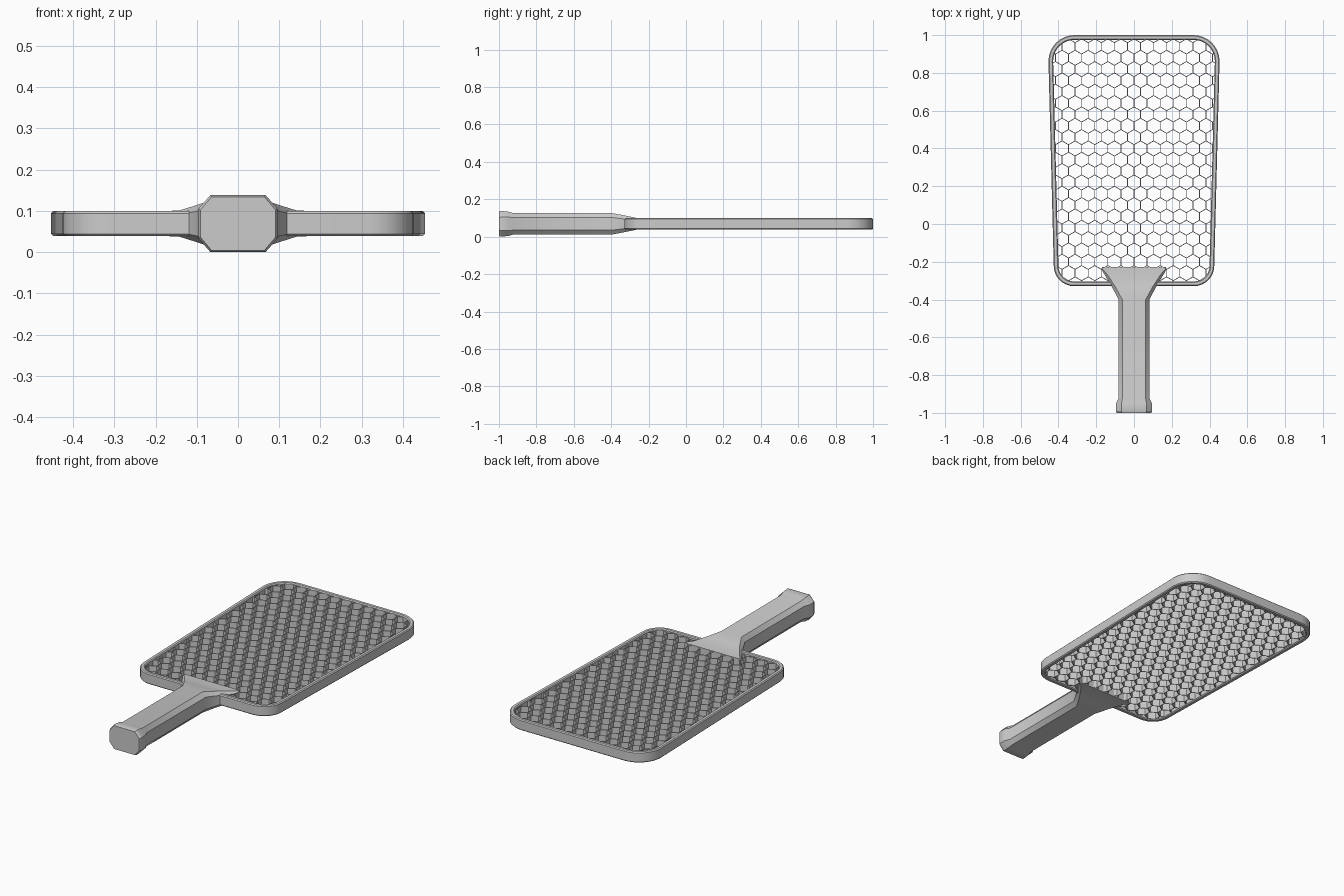
import bpy, bmesh, math
from mathutils import Vector

if "Cube" in bpy.data.objects:
    bpy.data.objects.remove(bpy.data.objects["Cube"])

grey = bpy.data.materials.new("plain grey")
grey.use_nodes = True
colour = (0.6, 0.6, 0.6, 1)
grey.diffuse_color = colour
grey.node_tree.nodes["Principled BSDF"].inputs["Base Color"].default_value = colour

MID = 0.069


def finish(name, bm, angle=None):
    mesh = bpy.data.meshes.new(name)
    bm.to_mesh(mesh)
    bm.free()
    mesh.materials.append(grey)
    ob = bpy.data.objects.new(name, mesh)
    bpy.context.collection.objects.link(ob)
    if angle:
        bpy.ops.object.select_all(action="DESELECT")
        ob.select_set(True)
        bpy.context.view_layer.objects.active = ob
        bpy.ops.object.shade_smooth_by_angle(angle=math.radians(angle))
    return ob


def skin(bm, rings, closed=False):
    """Bridge equal rings of points with quads."""
    loops = [[bm.verts.new(p) for p in ring] for ring in rings]
    pairs = list(zip(loops, loops[1:])) + ([(loops[-1], loops[0])] if closed else [])
    for a, b in pairs:
        for i in range(len(a)):
            j = (i + 1) % len(a)
            bm.faces.new((a[i], a[j], b[j], b[i]))
    if not closed:
        bm.faces.new(loops[0])
        bm.faces.new(loops[-1])
    bmesh.ops.recalc_face_normals(bm, faces=bm.faces)


def outline(inset, steps=8):
    """Rounded tapering head outline, counter-clockwise."""
    pts = []
    corners = [(0.453, 1.0, 0.138, 0), (-0.453, 1.0, 0.138, 90),
               (-0.425, -0.329, 0.108, 180), (0.425, -0.329, 0.108, 270)]
    for x, y, r, start in corners:
        cx = x - math.copysign(r, x)
        cy = y - r if y > 0 else y + r
        for k in range(steps + 1):
            a = math.radians(start + 90 * k / steps)
            pts.append((cx + (r - inset) * math.cos(a), cy + (r - inset) * math.sin(a)))
    return pts


# Head frame: a bevelled band swept round the outline
section = [(0, -0.025), (0, 0.025), (0.005, 0.03), (0.02, 0.03),
           (0.025, 0.025), (0.025, -0.025), (0.02, -0.03), (0.005, -0.03)]
bm = bmesh.new()
skin(bm, [[(x, y, MID + z) for x, y in outline(d)] for d, z in section], True)
finish("head_frame", bm, 40)

# Honeycomb core: thin hexagonal walls trimmed to the inside of the frame
SIDE, HALF = 0.04, 0.025
WIDTH = SIDE * math.sqrt(3)
bm = bmesh.new()
for row in range(-12, 13):
    for col in range(-8, 9):
        cx = (col + 0.5 * (row % 2)) * WIDTH
        cy = 0.34 + row * 1.5 * SIDE
        ring = [(cx + SIDE * math.sin(k * math.pi / 3),
                 cy + SIDE * math.cos(k * math.pi / 3)) for k in range(4)]
        for (ax, ay), (bx, by) in zip(ring, ring[1:]):
            bm.faces.new([bm.verts.new(p) for p in (
                (ax, ay, MID - HALF), (bx, by, MID - HALF),
                (bx, by, MID + HALF), (ax, ay, MID + HALF))])
bmesh.ops.remove_doubles(bm, verts=bm.verts, dist=0.001)
edge = outline(0.02, 6)
for (ax, ay), (bx, by) in zip(edge, edge[1:] + edge[:1]):
    bmesh.ops.bisect_plane(bm, geom=bm.verts[:] + bm.edges[:] + bm.faces[:],
                           plane_co=(ax, ay, 0), plane_no=Vector((by - ay, ax - bx, 0)).normalized(),
                           clear_outer=True)
core = finish("honeycomb_core", bm)
walls = core.modifiers.new("wall thickness", "SOLIDIFY")
walls.solidify_mode = "NON_MANIFOLD"
walls.thickness = 0.004
walls.offset = 0


# Handle: octagonal sections with a butt at the end and a flared throat
def octagon(y, wide, flat, high, side):
    quarter = [(wide, side), (flat, high), (-flat, high), (-wide, side)]
    return [(x, y, MID + z) for x, z in quarter + [(-x, -z) for x, z in quarter]]


bm = bmesh.new()
skin(bm, [octagon(*s) for s in [
    (-1.0, 0.091, 0.064, 0.065, 0.033),
    (-0.99, 0.096, 0.067, 0.069, 0.036),
    (-0.95, 0.096, 0.066, 0.065, 0.036),
    (-0.925, 0.082, 0.062, 0.058, 0.034),
    (-0.4, 0.082, 0.062, 0.058, 0.034),
    (-0.33, 0.118, 0.1, 0.045, 0.026),
    (-0.265, 0.158, 0.143, 0.0315, 0.02),
    (-0.24, 0.172, 0.166, 0.031, 0.024),
    (-0.228, 0.17, 0.164, 0.03, 0.024)]])
finish("handle", bm, 30)
